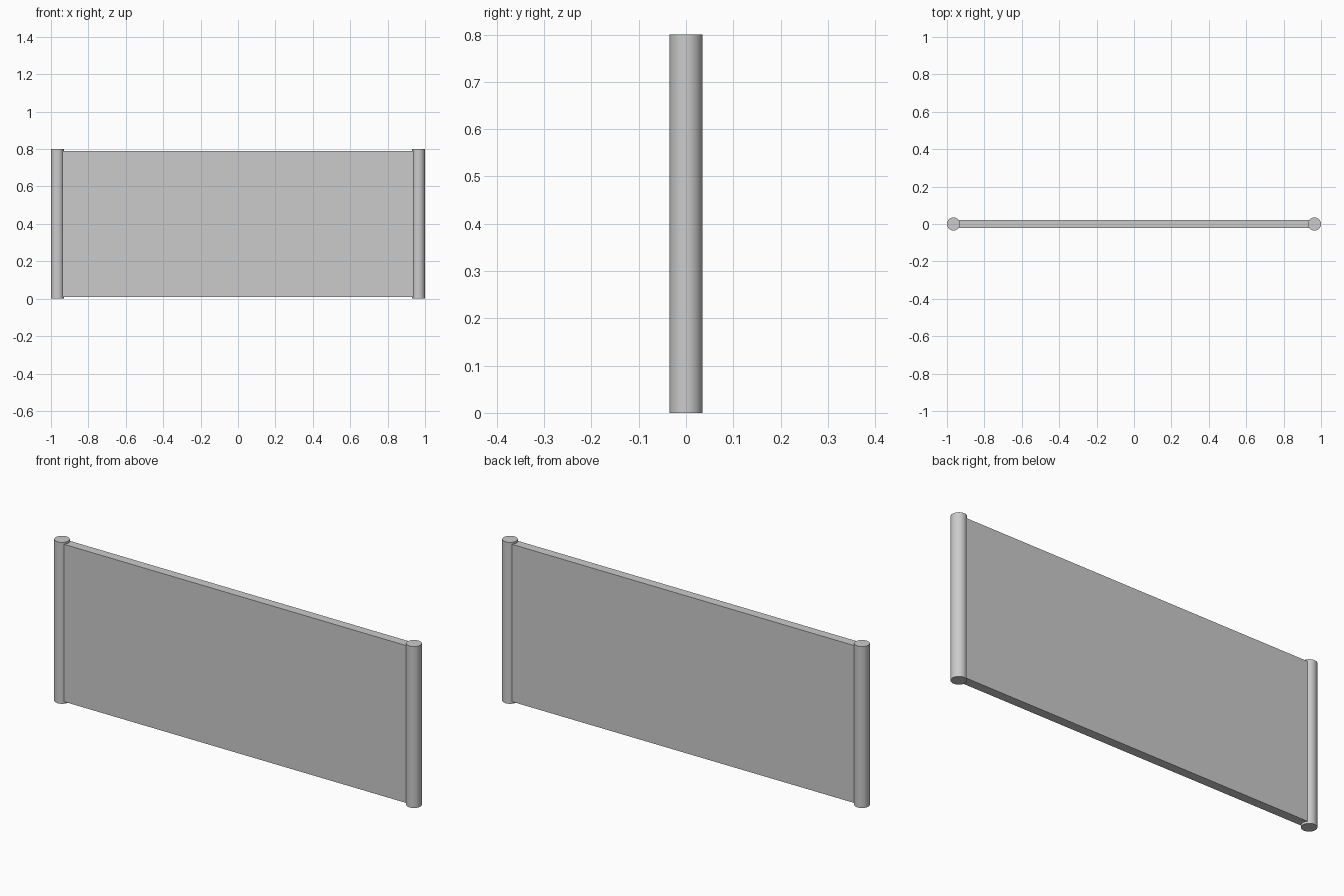
import bpy
import math

if "Cube" in bpy.data.objects:
    bpy.data.objects.remove(bpy.data.objects["Cube"])

H = 0.8       # post height
R = 0.035     # post radius
X = 1.0 - R   # post centre

# Flat panel, ends buried in the posts
bpy.ops.mesh.primitive_cube_add(size=1, location=(0, 0, H / 2))
panel = bpy.context.object
panel.name = "panel"
panel.scale = (2 * X, 0.045, H - 0.02)
bpy.ops.object.transform_apply(location=False, rotation=False, scale=True)

# Round end posts
for side, name in ((-1, "left_post"), (1, "right_post")):
    bpy.ops.mesh.primitive_cylinder_add(vertices=48, radius=R, depth=H,
                                        location=(side * X, 0, H / 2))
    post = bpy.context.object
    post.name = name
    bpy.ops.object.shade_smooth_by_angle(angle=math.radians(30))
